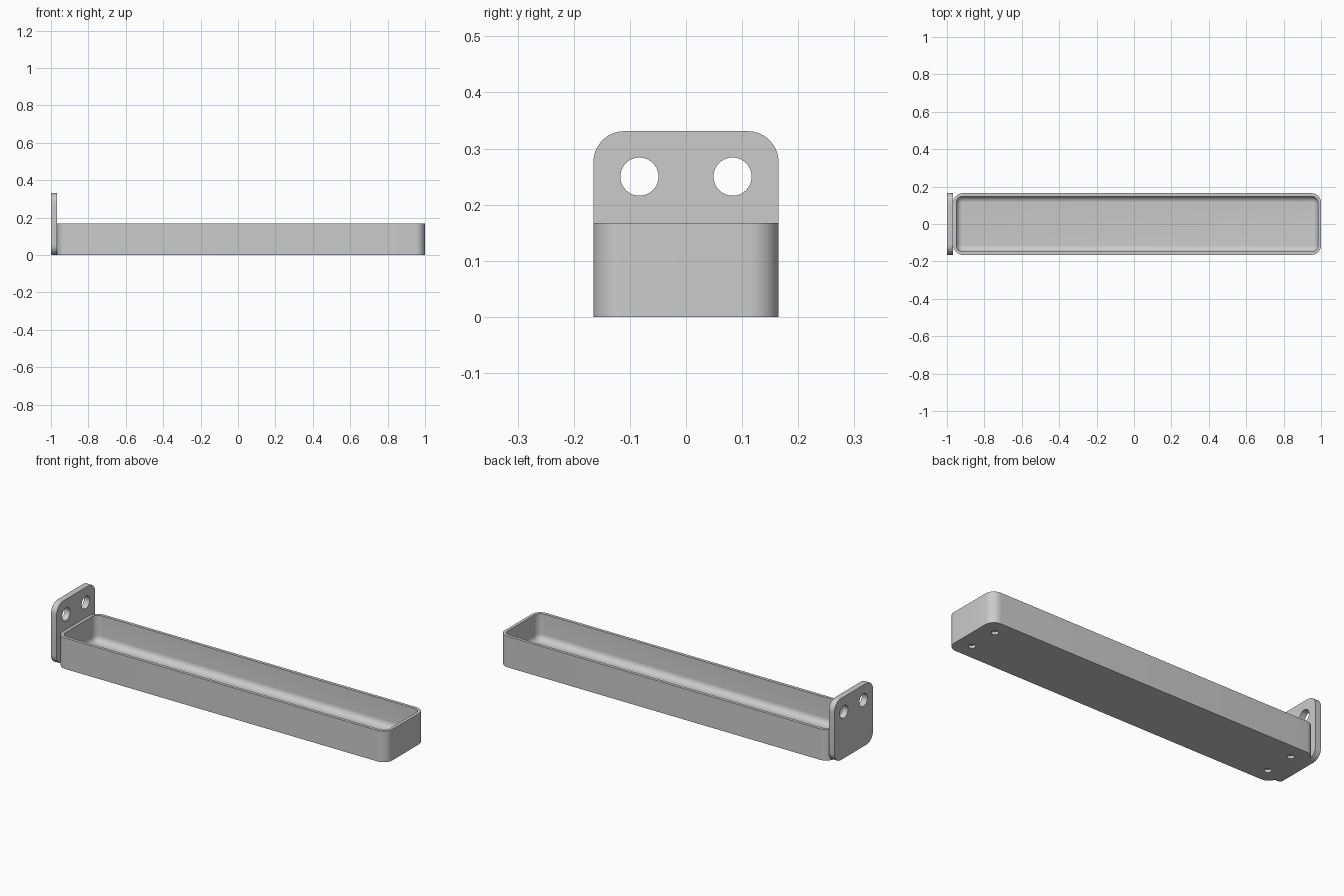
import bpy, bmesh, math
from mathutils import Matrix

cube = bpy.data.objects.get("Cube")
if cube:
    bpy.data.objects.remove(cube, do_unlink=True)

grey = bpy.data.materials.new("plain grey")
grey.use_nodes = True
grey.diffuse_color = (0.6, 0.6, 0.6, 1)
grey.node_tree.nodes["Principled BSDF"].inputs["Base Color"].default_value = (0.6, 0.6, 0.6, 1)

WIDTH, RADIUS, WALL, FILLET, FLOOR = 0.33, 0.052, 0.0167, 0.033, 0.025
PLATE, HEIGHT, RIM = 0.033, 0.331, 0.167
LENGTH = 2 - PLATE


def rounded_rect(w, h, r, steps=10):
    """Outline of a rounded rectangle, counter-clockwise."""
    pts = []
    for k, (sx, sy) in enumerate([(1, 1), (-1, 1), (-1, -1), (1, -1)]):
        for i in range(steps + 1):
            a = (k + i / steps) * math.pi / 2
            pts.append((sx * (w / 2 - r) + r * math.cos(a),
                        sy * (h / 2 - r) + r * math.sin(a)))
    return pts


def loft(name, w, h, r, sections):
    """Stack inset outlines (inset, z) and cap both ends."""
    bm = bmesh.new()
    rings = [[bm.verts.new((x, y, z)) for x, y in
              rounded_rect(w - 2 * d, h - 2 * d, max(r - d, 0.002))]
             for d, z in sections]
    n = len(rings[0])
    for a, b in zip(rings, rings[1:]):
        for i in range(n):
            j = (i + 1) % n
            bm.faces.new((a[i], a[j], b[j], b[i]))
    bm.faces.new(rings[0][::-1])
    bm.faces.new(rings[-1])
    bmesh.ops.recalc_face_normals(bm, faces=bm.faces)
    mesh = bpy.data.meshes.new(name)
    bm.to_mesh(mesh)
    bm.free()
    obj = bpy.data.objects.new(name, mesh)
    bpy.context.collection.objects.link(obj)
    mesh.materials.append(grey)
    return obj


def drill(obj, points, radius, depth, axis):
    """Cut round holes centred on the points."""
    bm = bmesh.new()
    turn = Matrix.Rotation(math.pi / 2, 4, "Y") if axis == "X" else Matrix()
    for p in points:
        bmesh.ops.create_cone(bm, cap_ends=True, segments=40, radius1=radius,
                              radius2=radius, depth=depth,
                              matrix=Matrix.Translation(p) @ turn)
    mesh = bpy.data.meshes.new("hole_cutter")
    bm.to_mesh(mesh)
    bm.free()
    mesh.materials.append(grey)
    cutter = bpy.data.objects.new("hole_cutter", mesh)
    cutter.hide_render = True
    bpy.context.collection.objects.link(cutter)
    mod = obj.modifiers.new("holes", "BOOLEAN")
    mod.operation, mod.solver, mod.object = "DIFFERENCE", "EXACT", cutter
    bpy.context.view_layer.objects.active = obj
    bpy.ops.object.modifier_apply(modifier=mod.name)
    bpy.data.objects.remove(cutter, do_unlink=True)


def smooth(obj):
    bpy.ops.object.select_all(action="DESELECT")
    obj.select_set(True)
    bpy.context.view_layer.objects.active = obj
    bpy.ops.object.shade_smooth_by_angle(angle=math.radians(30))


# Open tray with rounded corners and a filleted floor
sections = [(0, 0), (0, RIM), (WALL, RIM)]
for i in range(9):
    a = i / 8 * math.pi / 2
    sections.append((WALL + FILLET * (1 - math.cos(a)),
                     FLOOR + FILLET * (1 - math.sin(a))))
tray = loft("tray", LENGTH, WIDTH, RADIUS, sections)
tray.data.transform(Matrix.Translation((PLATE / 2, 0, 0)))

# Four blind holes under the tray
drill(tray, [(PLATE / 2 + sx * 0.9, sy * 0.083, 0)
             for sx in (-1, 1) for sy in (-1, 1)], 0.0175, 0.03, "Z")
smooth(tray)

# Upright mounting plate with two through holes
plate = loft("mounting_plate", HEIGHT, WIDTH, 0.055, [(0, 0), (0, PLATE)])
plate.data.transform(Matrix.Translation((-1, 0, HEIGHT / 2))
                     @ Matrix.Rotation(math.pi / 2, 4, "Y"))
drill(plate, [(-1 + PLATE / 2, s * 0.083, 0.25) for s in (-1, 1)], 0.034, 0.1, "X")
smooth(plate)
